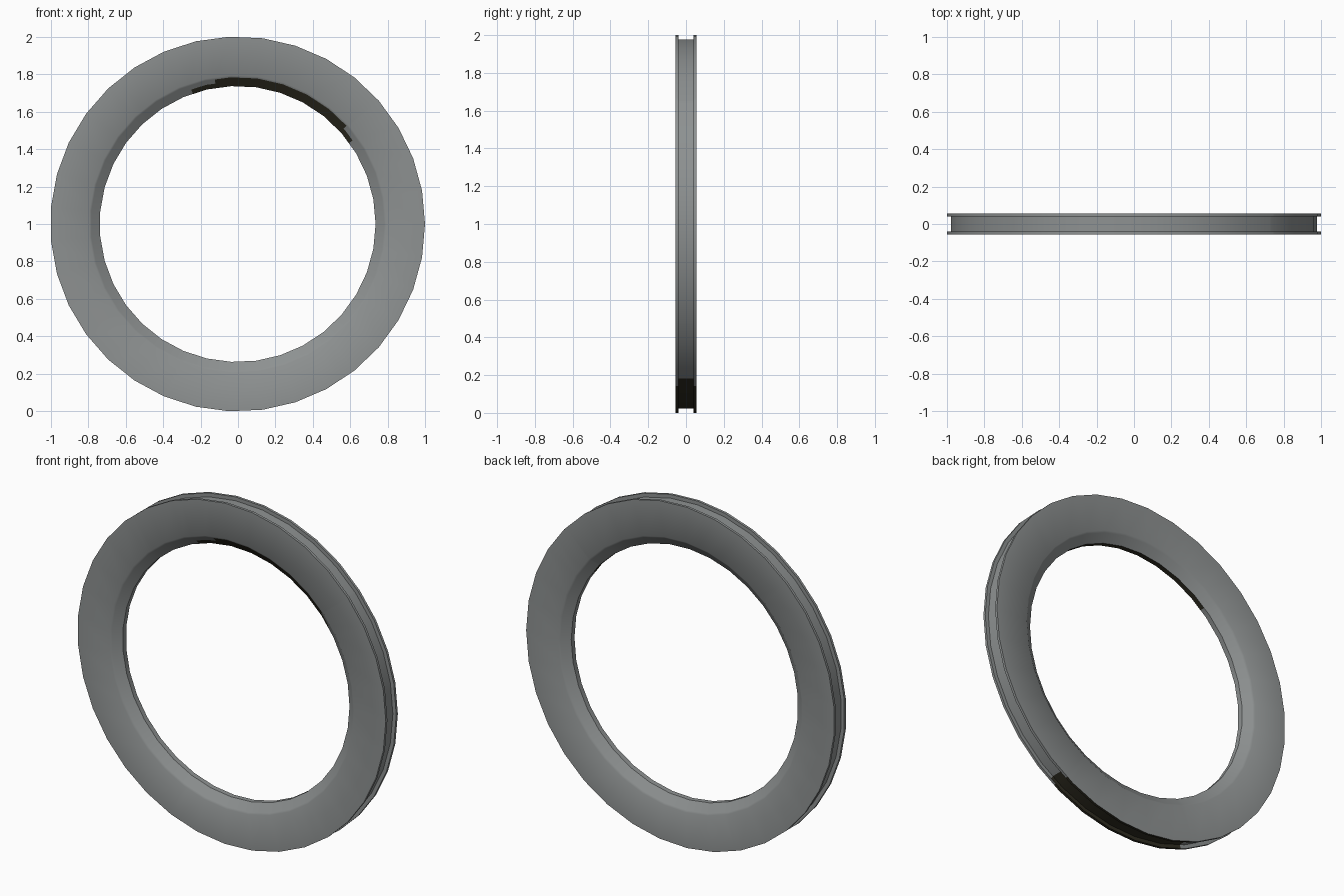
import bpy, bmesh, math

if "Cube" in bpy.data.objects:
    bpy.data.objects.remove(bpy.data.objects["Cube"])

SIDES = 35
STEP = 360 / SIDES

# closed cross-section (radius, y): outer groove between two thin flanges, bevelled bore
half = [(0.737, 0.015), (0.762, 0.033), (0.784, 0.0488), (0.794, 0.056),
        (1.001, 0.056), (1.001, 0.041), (0.979, 0.041)]
profile = half + [(r, -y) for r, y in reversed(half)]

# soot patches as (first angle, last angle) in degrees
BORE, BEVEL_LOW, BEVEL_HIGH = (36, 130), (36, 109), (42, 99)
GROOVE, FLANGE = (249, 303), (249, 300.8)


def soot_range(r, y):
    """Angle range that is sooty for a strip whose middle is at r, y."""
    if r < 0.74:
        return BORE
    if r < 0.784 and y < 0:
        return BEVEL_LOW if r < 0.762 else BEVEL_HIGH
    if r > 0.97:
        return FLANGE if r > 1.0 else GROOVE
    return None


# ring angles: the polygon corners plus cuts along its flats at the patch ends
corners = [i * STEP for i in range(SIDES)]
cuts = {a for rng in (BORE, BEVEL_LOW, BEVEL_HIGH, GROOVE, FLANGE) for a in rng}
angles = sorted(corners + list(cuts))

# spin the section round the y axis
bm = bmesh.new()
rings = []
for deg in angles:
    off = math.radians(deg % STEP - STEP / 2)
    flat = math.cos(math.pi / SIDES) / math.cos(off) if deg in cuts else 1
    a = math.radians(deg)
    rings.append([bm.verts.new((r * flat * math.cos(a) - 0.002, y, 1 + r * flat * math.sin(a)))
                  for r, y in profile])
n, m = len(profile), len(angles)
for i in range(m):
    p, q = rings[i], rings[(i + 1) % m]
    mid = (angles[i] + (angles[i + 1] if i + 1 < m else 360)) / 2
    for j in range(n):
        k = (j + 1) % n
        face = bm.faces.new((p[j], p[k], q[k], q[j]))
        r, y = [(s + t) / 2 for s, t in zip(profile[j], profile[k])]
        rng = soot_range(r, y)
        face.material_index = int(bool(rng) and rng[0] < mid < rng[1])
bmesh.ops.recalc_face_normals(bm, faces=bm.faces)

mesh = bpy.data.meshes.new("grooved_ring")
bm.to_mesh(mesh)
bm.free()
ring = bpy.data.objects.new("grooved_ring", mesh)
bpy.context.collection.objects.link(ring)

# grey metal with sooty black patches
for name, colour in (("grey metal", (0.27, 0.285, 0.285, 1)),
                     ("soot black", (0.03, 0.027, 0.016, 1))):
    mat = bpy.data.materials.new(name)
    mat.diffuse_color = colour
    mat.use_nodes = True
    mat.node_tree.nodes["Principled BSDF"].inputs["Base Color"].default_value = mat.diffuse_color
    mesh.materials.append(mat)

# smooth round the ring and over the bevel, sharp at the section corners
bpy.context.view_layer.objects.active = ring
ring.select_set(True)
bpy.ops.object.shade_smooth_by_angle(angle=math.radians(45))
